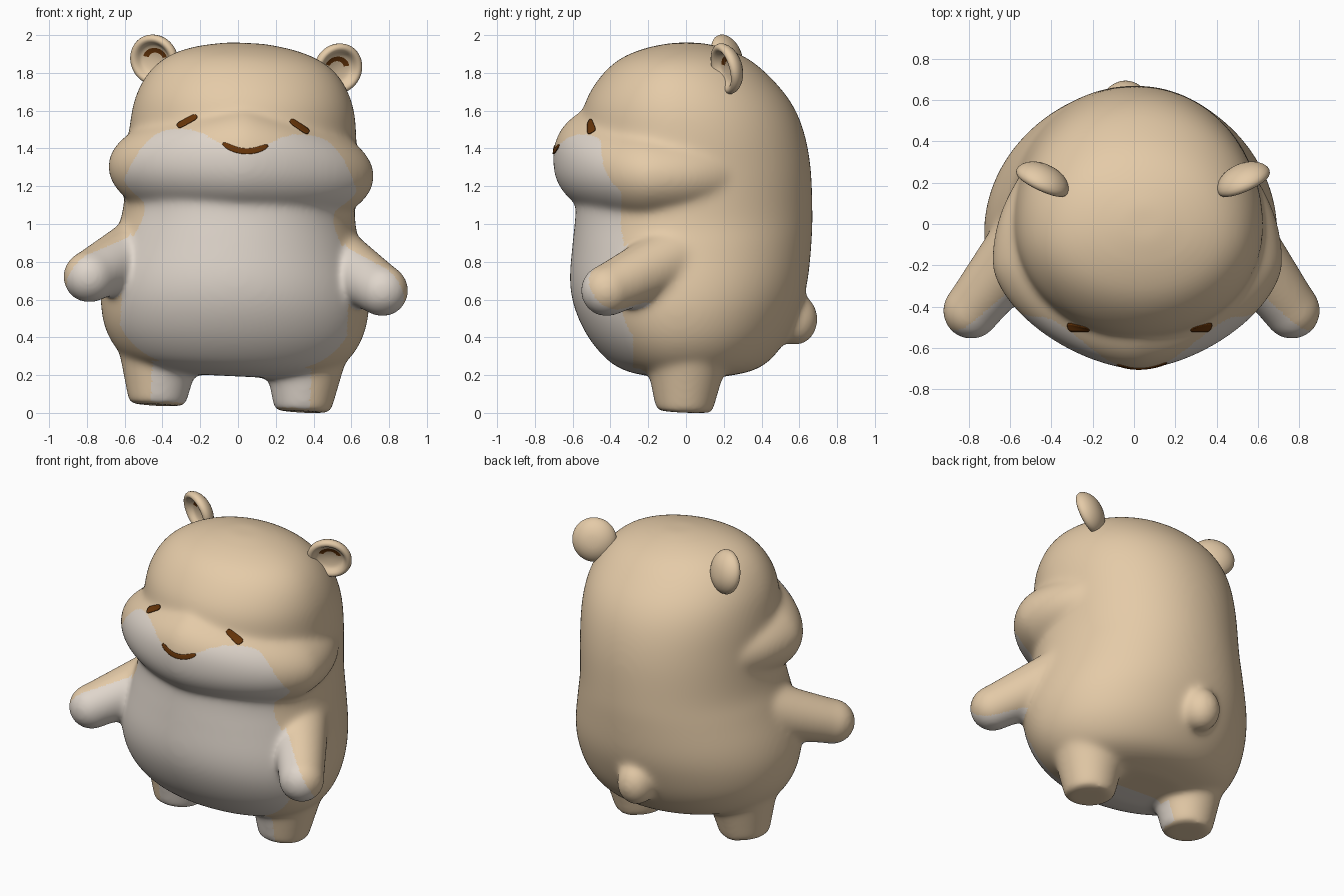
import bpy, bmesh, math
from mathutils import Vector, Matrix
from mathutils.bvhtree import BVHTree

cube = bpy.data.objects.get("Cube")
if cube:
    bpy.data.objects.remove(cube, do_unlink=True)


def material(name, rgb):
    m = bpy.data.materials.new(name)
    m.use_nodes = True
    m.diffuse_color = (*rgb, 1)
    m.node_tree.nodes["Principled BSDF"].inputs["Base Color"].default_value = (*rgb, 1)
    return m


TAN = material("tan fur", (0.78, 0.595, 0.39))
CREAM = material("cream fur", (0.74, 0.67, 0.60))
BROWN = material("dark brown", (0.14, 0.037, 0.003))

# The whole figure leans slightly to its left
LEAN = (Matrix.Translation((0, 0, 0.93)) @ Matrix.Rotation(math.radians(2.7), 4, "Y")
        @ Matrix.Translation((0, 0, -0.93)))
parts = []


def make_object(name, bm, mats):
    bmesh.ops.recalc_face_normals(bm, faces=bm.faces)
    mesh = bpy.data.meshes.new(name)
    bm.to_mesh(mesh)
    bm.free()
    for m in mats:
        mesh.materials.append(m)
    mesh.shade_smooth()
    obj = bpy.data.objects.new(name, mesh)
    bpy.context.collection.objects.link(obj)
    parts.append(obj)
    return obj


def spow(v, p):
    return math.copysign(abs(v) ** p, v)


def smooth_rows(rows, steps=4):
    """Catmull-Rom interpolation of the section rows."""
    pts = [Vector(r) for r in rows]
    pts = [2 * pts[0] - pts[1]] + pts + [2 * pts[-1] - pts[-2]]
    out = []
    for a, b, c, d in zip(pts, pts[1:], pts[2:], pts[3:]):
        for i in range(steps):
            t = i / steps
            out.append(0.5 * (2 * b + (c - a) * t + (2 * a - 5 * b + 4 * c - d) * t * t
                              + (3 * b - a - 3 * c + d) * t ** 3))
    return out + [pts[-2]]


def loft(bm, rows, front_power, back_power, segments=72):
    """Stack rings given as height, half width, front, back and widest y."""
    rings = []
    for z, w, front, back, mid in rows:
        ring = []
        for i in range(segments):
            a = math.tau * i / segments
            ahead = math.sin(a) < 0
            e = 2 / (front_power if ahead else back_power)
            depth = mid - front if ahead else back - mid
            ring.append(bm.verts.new((w * spow(math.cos(a), e),
                                      mid + depth * spow(math.sin(a), e), z)))
        rings.append(ring)
    for lo, hi in zip(rings, rings[1:]):
        for i in range(segments):
            j = (i + 1) % segments
            bm.faces.new((lo[i], lo[j], hi[j], hi[i]))
    bm.faces.new(rings[0][::-1])
    bm.faces.new(rings[-1])


def ellipsoid(bm, center, radii):
    mat = Matrix.Translation(center) @ Matrix.Diagonal((*radii, 1))
    bmesh.ops.create_uvsphere(bm, u_segments=40, v_segments=24, radius=1, matrix=mat)


def taper(bm, start, end, r1, r2):
    start, end = Vector(start), Vector(end)
    axis = end - start
    mat = Matrix.Translation((start + end) / 2) @ axis.to_track_quat("Z", "Y").to_matrix().to_4x4()
    bmesh.ops.create_cone(bm, cap_ends=True, segments=40, radius1=r1, radius2=r2,
                          depth=axis.length, matrix=mat)


# Torso and head: height, half width, front, back
SECTIONS = [(0.19, 0.32, -0.18, 0.20), (0.22, 0.47, -0.32, 0.35), (0.28, 0.59, -0.42, 0.45),
            (0.40, 0.675, -0.52, 0.54), (0.55, 0.71, -0.59, 0.605), (0.70, 0.70, -0.615, 0.645),
            (0.90, 0.65, -0.60, 0.665), (1.05, 0.615, -0.585, 0.67), (1.30, 0.605, -0.57, 0.66),
            (1.50, 0.60, -0.56, 0.62), (1.65, 0.575, -0.53, 0.55), (1.78, 0.51, -0.45, 0.44),
            (1.87, 0.41, -0.35, 0.33), (1.925, 0.27, -0.22, 0.21), (1.955, 0.10, -0.08, 0.09)]
SHOULDER, HAND = Vector((0.50, -0.06, 0.84)), Vector((0.777, -0.42, 0.68))

bm = bmesh.new()
loft(bm, [(z, w, f, b, (f + b) / 2 - 0.08 * w) for z, w, f, b in smooth_rows(SECTIONS)], 2.0, 2.05)

# Cheeks widest low down, muzzle furthest forward a little higher
muzzle = []
for i in range(30):
    z = 1.02 + 0.02 * i
    side = max(0.05, 1 - ((z - 1.275) / 0.33) ** 2) ** 0.5
    ahead = max(0.05, 1 - abs((z - 1.34) / 0.33) ** 2.3) ** 0.43
    muzzle.append((z, 0.705 * side, -0.19 - 0.515 * ahead, -0.19 + 0.72 * side, -0.19))
loft(bm, muzzle, 1.65, 2.0)

ellipsoid(bm, (-0.02, 0.58, 0.49), (0.12, 0.12, 0.14))          # tail
for s in (1, -1):
    flip = Vector((s, 1, 1))
    shoulder, hand = SHOULDER * flip, HAND * flip
    taper(bm, shoulder, hand, 0.18, 0.137)
    ellipsoid(bm, hand, (0.14,) * 3)
    ellipsoid(bm, shoulder, (0.18,) * 3)
    taper(bm, (0.385 * s, -0.01, 0.018), (0.385 * s, 0.005, 0.35), 0.15, 0.23)
body = make_object("body", bm, [TAN, CREAM])

# Fuse the limbs into one soft skin
remesh = body.modifiers.new("fuse", "REMESH")
remesh.mode, remesh.voxel_size = "VOXEL", 0.012
soften = body.modifiers.new("soften", "SMOOTH")
soften.factor, soften.iterations = 0.5, 60
evaluated = body.evaluated_get(bpy.context.evaluated_depsgraph_get())
skin = bpy.data.meshes.new_from_object(evaluated)
body.modifiers.clear()
body.data = skin
skin.materials.clear()
for m in (TAN, CREAM):
    skin.materials.append(m)
skin.shade_smooth()


def is_cream(p, n):
    x, y, z = abs(p.x), p.y, p.z
    q = Vector((x, y, z)) - SHOULDER
    arm = HAND - SHOULDER
    t = q.dot(arm) / arm.length_squared
    if t > 0.2 and x > 0.54 and (q - arm * min(t, 1)).length < 0.2 - 0.05 * min(t, 1):
        return q.dot(Vector((-0.70, -0.53, -0.507))) > 0.045    # inner side of the arms
    if z < 0.2 and x > 0.2:
        sole = n.z < -0.7 and z < 0.08
        return x < 0.42 and y < 0.04 and not sole               # inner front of the legs
    if z < 0.25 and x < 0.42:
        return y < -0.03                                        # under the belly
    edge = -0.28 - 0.065 * min(1, max(0, (z - 0.7) / 0.3))
    if x < 0.3:
        top = 1.435 - 0.05 * math.cos(math.pi * x / 0.3)
    else:
        top = 1.485 - 9 * (x - 0.3) ** 3
    return y < edge and z < top and (z > 1 or x < 0.6)          # belly and muzzle


for f in skin.polygons:
    f.material_index = int(is_cream(f.center, f.normal))

# Painted face lines laid on the skin
bm = bmesh.new()
bm.from_mesh(skin)
tree = BVHTree.FromBMesh(bm)
bm.free()


def face_line(name, path, width=0.03):
    bm = bmesh.new()
    rows = []
    for i, (x, z) in enumerate(path):
        a, b = path[max(i - 1, 0)], path[min(i + 1, len(path) - 1)]
        across = Vector((a[1] - b[1], b[0] - a[0])).normalized()
        t = 2 * i / (len(path) - 1) - 1
        half = width / 2 * (1 - 0.6 * abs(t) ** 8)
        row = []
        for k in (-1, -0.5, 0, 0.5, 1):
            px, pz = x + across.x * half * k, z + across.y * half * k
            hit, normal, _, _ = tree.ray_cast(Vector((px, -2, pz)), Vector((0, 1, 0)))
            row.append(bm.verts.new(hit + normal * 0.003))
        rows.append(row)
    for r1, r2 in zip(rows, rows[1:]):
        for i in range(4):
            bm.faces.new((r1[i], r1[i + 1], r2[i + 1], r2[i]))
    obj = make_object(name, bm, [BROWN])
    plate = obj.modifiers.new("plate", "SOLIDIFY")
    plate.thickness, plate.offset = 0.005, 0


STEPS = [i / 16 for i in range(17)]
for side, s in (("left", 1), ("right", -1)):
    face_line(side + "_eye", [(s * (0.247 + 0.1 * t), 1.557 - 0.062 * t) for t in STEPS])
face_line("mouth", [(0.016 + 0.118 * u, 1.382 + 0.036 * u * u)
                    for u in (2 * t - 1 for t in STEPS)])

# Ears: lathed dishes with a dark arc inside
EAR = [(0, -0.068), (0.06, -0.062), (0.11, -0.038), (0.14, 0), (0.137, 0.028), (0.118, 0.042),
       (0.098, 0.032), (0.085, 0.008), (0.075, -0.001), (0.042, -0.008), (0, -0.012)]
for side, s in (("left", 1), ("right", -1)):
    bm = bmesh.new()
    vs = [bm.verts.new((r, 0, d)) for r, d in EAR]
    es = [bm.edges.new(pair) for pair in zip(vs, vs[1:])]
    bmesh.ops.spin(bm, geom=vs + es, cent=(0, 0, 0), axis=(0, 0, 1), angle=math.tau, steps=48)
    bmesh.ops.remove_doubles(bm, verts=bm.verts, dist=1e-4)
    for f in bm.faces:
        c = f.calc_center_median()
        in_ring = 0.045 < math.hypot(c.x, c.y) < 0.075 and abs(c.z) < 0.02
        f.material_index = int(in_ring and abs(math.atan2(c.x, c.y)) < math.radians(76))
    for v in bm.verts:
        if abs(v.co.z) < 0.02 and v.co.xy.length < 0.08:
            v.co.y *= 0.85                                      # flatten the arc
    facing = Vector((0.40 * s, -0.87, -0.22)).normalized()
    up = (Vector((0, 0, 1)) - facing * facing.z).normalized()
    turn = Matrix((up.cross(facing), up, facing)).transposed().to_4x4()
    bm.transform(Matrix.Translation((0.482 * s, 0.22, 1.845)) @ turn)
    ear = make_object(side + "_ear", bm, [TAN, BROWN])
    ear.modifiers.new("round", "SUBSURF").levels = 1

# Lean the figure and set it on the ground
for obj in parts:
    obj.data.transform(LEAN)
floor = min(v.co.z for v in body.data.vertices)
for obj in parts:
    obj.data.transform(Matrix.Translation((0, 0, -floor)))
